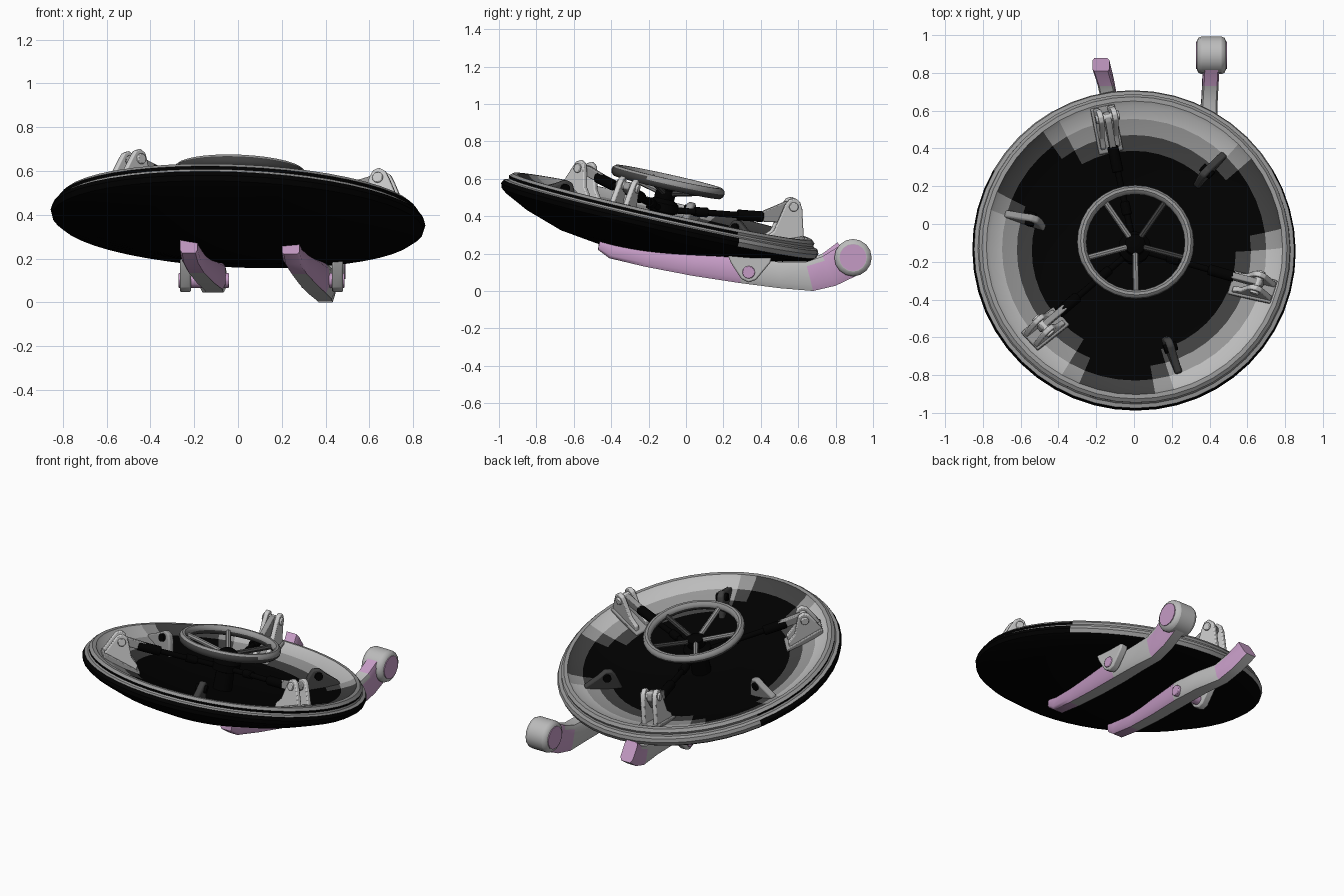
import bpy, bmesh
from math import radians, cos, sin, pi, atan2
from mathutils import Matrix, Vector

if "Cube" in bpy.data.objects:
    bpy.data.objects.remove(bpy.data.objects["Cube"])

def material(name, c):
    m = bpy.data.materials.new(name)
    m.diffuse_color = (*c, 1)
    m.use_nodes = True
    m.node_tree.nodes["Principled BSDF"].inputs["Base Color"].default_value = m.diffuse_color
    return m

BLACK = material("black_paint", (0.0, 0.0, 0.0))
DARK = material("dark_paint", (0.05, 0.05, 0.05))
MID = material("worn_edge", (0.3, 0.3, 0.3))
GREY = material("bare_metal", (0.5, 0.5, 0.5))
PINK = material("pinkish_metal", (0.56, 0.33, 0.56))

# Tilted frame of the hatch: local z is the hatch axis
TILT = (Matrix.Translation((0, -0.14, 0.388)) @ Matrix.Rotation(radians(2.5), 4, 'Y')
        @ Matrix.Rotation(radians(-12.6), 4, 'X'))

def finish(bm, name, mats=(), matrix=Matrix(), bevel=0, angle=35):
    bmesh.ops.recalc_face_normals(bm, faces=bm.faces)
    me = bpy.data.meshes.new(name)
    bm.to_mesh(me)
    bm.free()
    ob = bpy.data.objects.new(name, me)
    bpy.context.collection.objects.link(ob)
    ob.matrix_world = matrix
    for m in mats:
        me.materials.append(m)
    if bevel:
        b = ob.modifiers.new("bevel", 'BEVEL')
        b.width, b.segments, b.limit_method = bevel, 2, 'ANGLE'
    bpy.ops.object.select_all(action='DESELECT')
    ob.select_set(True)
    bpy.context.view_layer.objects.active = ob
    bpy.ops.object.shade_smooth_by_angle(angle=radians(angle))
    return ob

def loft(bm, rings, close=False):
    """Skin a list of rings of equal size; caps the ends unless closed."""
    vs = [[bm.verts.new(p) for p in r] for r in rings]
    n = len(vs[0])
    pairs = list(zip(vs, vs[1:] + vs[:1])) if close else list(zip(vs, vs[1:]))
    for a, b in pairs:
        for i in range(n):
            j = (i + 1) % n
            bm.faces.new((a[i], a[j], b[j], b[i]))
    if not close:
        bm.faces.new(vs[0])
        bm.faces.new(vs[-1])

def lathe(name, prof, n, mats=(), matrix=TILT, close=False):
    bm = bmesh.new()
    loft(bm, [[(r * cos(2 * pi * i / n), r * sin(2 * pi * i / n), z) for i in range(n)]
              for r, z in prof], close)
    return finish(bm, name, mats, matrix)

def rod(name, a, b, r, mats=(), matrix=TILT, n=12, bevel=0):
    a, b = Vector(a), Vector(b)
    q = (b - a).to_track_quat('Z', 'Y')
    circ = [q @ Vector((r * cos(2 * pi * i / n), r * sin(2 * pi * i / n), 0)) for i in range(n)]
    bm = bmesh.new()
    loft(bm, [[a + c for c in circ], [b + c for c in circ]])
    return finish(bm, name, mats, matrix, bevel)

def plate(name, prof, y, t, mats=(), matrix=TILT, bevel=0.006):
    """Outline in the x-z plane, given thickness t around y."""
    bm = bmesh.new()
    loft(bm, [[(x, y + s * t / 2, z) for x, z in prof] for s in (-1, 1)])
    return finish(bm, name, mats, matrix, bevel)

# Dished hatch shell with stepped rim
shell = lathe("hatch_dish", [
    (0.02, -0.195), (0.15, -0.193), (0.3, -0.176), (0.5, -0.14), (0.7, -0.092), (0.82, -0.048),
    (0.85, -0.025), (0.857, 0.0), (0.848, 0.02), (0.828, 0.026), (0.822, 0.036), (0.825, 0.05),
    (0.808, 0.065), (0.785, 0.065), (0.765, 0.048), (0.7, 0.018), (0.62, -0.01), (0.54, -0.032),
    (0.46, -0.048), (0.3, -0.07), (0.15, -0.08), (0.02, -0.082)], 48, (BLACK, DARK, MID, GREY),
    TILT @ Matrix.Diagonal((1, 1.014, 1, 1)))
for v in shell.data.vertices[:48 * 5]:  # underside is deeper towards the front
    v.co.z *= 1 - 0.3 * v.co.y / 0.6 * (1 if v.co.xy.length < 0.6 else 0.5)
# Worn paint: bright towards the inner rim, three darker sectors, grey back edge
for p in shell.data.polygons:
    r, a = p.center.xy.length, atan2(p.center.y, p.center.x)
    shade = cos(3 * (a - radians(142)))
    if r < 0.775 and p.normal.z > 0:
        lev = 0 if r < 0.5 else 1 if r < 0.58 else 2 if r < 0.66 else 3
        p.material_index = max(0, lev - (2 if shade > 0.75 else 1 if shade > 0.3 else 0))
    elif r > 0.775 and p.center.z > -0.03:
        p.material_index = 2 if p.normal.z > 0.5 or p.center.y > 0.45 else 0

# Handwheel with dished spokes
RW, ZW = 0.285, 0.2
wheel = lathe("handwheel_rim", [(RW + 0.025 * cos(a * pi / 5), ZW + 0.03 * sin(a * pi / 5))
                                for a in range(10)], 32, (MID, DARK), close=True)
for p in wheel.data.polygons:
    outer = p.center.xy.length > RW and p.center.y < -0.1 and p.normal.z < 0.7
    p.material_index = int(p.normal.z < -0.1 or outer)
for k in range(5):
    a = radians(54 + 72 * k)
    rod("handwheel_spoke", (0.03 * cos(a), 0.03 * sin(a), 0.14),
        (RW * cos(a), RW * sin(a), ZW), 0.016, (MID if k in (1, 2, 3) else DARK,), n=8)
lathe("handwheel_hub", [(0.05, 0.1), (0.055, 0.11), (0.055, 0.155), (0.03, 0.17), (0.005, 0.17)],
      16, (BLACK,))
lathe("gear_column", [(0.06, -0.1), (0.055, 0.03), (0.085, 0.04), (0.085, 0.085), (0.05, 0.11)],
      16, (BLACK,))

# Three latch brackets with their locking rods
for ang, h, out in ((102, 0.05, 0.03), (-18, -0.005, 0.02), (222, -0.015, 0.0)):
    F = TILT @ Matrix.Rotation(radians(ang), 4, 'Z')
    G = F @ Matrix.Translation((out, 0, 0))
    cheek = [(0.54, -0.06), (0.75, 0.01), (0.75, 0.07), (0.71, 0.16 + h), (0.69, 0.195 + h),
             (0.66, 0.21 + h), (0.63, 0.195 + h), (0.615, 0.16 + h), (0.585, 0.06), (0.54, 0.015)]
    for s in (-1, 1):
        plate("latch_cheek", cheek, s * 0.038, 0.028, matrix=G)
    plate("latch_base", [(0.52, -0.07), (0.755, 0.01), (0.755, 0.065), (0.735, 0.065), (0.52, -0.02)],
          0, 0.13, (MID,), G)
    z = 0.162 + h
    rod("latch_pin", (0.66, -0.064, z), (0.66, 0.064, z), 0.025, matrix=G, bevel=0.004)
    plate("latch_link", [(0.5, 0.095), (0.66, 0.12), (0.695, 0.15 + h), (0.68, 0.185 + h),
                         (0.63, 0.185 + h), (0.5, 0.145)], 0, 0.034, (MID,), G)
    rod("locking_rod", (0.08, 0, 0.06), (0.56, 0, 0.125), 0.017, (BLACK,), F)
    rod("rod_sleeve", (0.41, 0, 0.105), (0.55, 0, 0.124), 0.03, (BLACK,), F, bevel=0.006)
    rod("rod_joint", (0.18, 0, 0.074), (0.25, 0, 0.084), 0.026, (BLACK,), F, bevel=0.005)

# Three small lugs between the brackets
for ang in (47, 164, 289):
    F = TILT @ Matrix.Rotation(radians(ang), 4, 'Z')
    plate("small_lug", [(0.48, -0.07), (0.71, 0.0), (0.71, 0.03), (0.62, 0.07), (0.57, 0.1),
                        (0.53, 0.09), (0.51, 0.05)], 0, 0.04, (MID if ang == 164 else DARK,), F, 0.01)
    rod("lug_pin", (0.57, -0.035, 0.055), (0.57, 0.035, 0.055), 0.025, (BLACK,), F)

# Hinge arms under the dish: stations of (centre x, y top, z top, y bottom, z bottom, half width)
def arm(name, stations):
    bm = bmesh.new()
    rings = []
    for x, yt, zt, yb, zb, w in stations:
        P = lambda dx, t: (x + dx, yb + (yt - yb) * t, zb + (zt - zb) * t)
        rings.append([P(-w * 0.75, 0), P(w * 0.75, 0), P(w, 0.2), P(w, 0.85), P(w * 0.8, 1),
                      P(-w * 0.8, 1), P(-w, 0.85), P(-w, 0.2)])
    loft(bm, rings)
    ob = finish(bm, name, (PINK, GREY), angle=50)
    for p in ob.data.polygons:
        low = p.normal.z < -0.6 and p.center.y > -0.3
        p.material_index = int(low or 0.38 < p.center.y < 0.7)

arm("hinge_arm_right", [
    (0.24, -0.46, 0.275, -0.47, 0.22, 0.04), (0.25, -0.38, 0.25, -0.41, 0.175, 0.043),
    (0.28, -0.2, 0.225, -0.22, 0.13, 0.046), (0.32, 0.05, 0.2, 0.03, 0.082, 0.052),
    (0.36, 0.3, 0.175, 0.29, 0.042, 0.055), (0.39, 0.5, 0.155, 0.5, 0.015, 0.05),
    (0.40, 0.64, 0.155, 0.68, 0.0, 0.043), (0.405, 0.73, 0.185, 0.8, 0.028, 0.043),
    (0.41, 0.82, 0.24, 0.93, 0.09, 0.043)])
arm("hinge_arm_left", [
    (-0.225, -0.46, 0.3, -0.47, 0.225, 0.04), (-0.215, -0.38, 0.26, -0.41, 0.18, 0.043),
    (-0.19, -0.2, 0.23, -0.22, 0.135, 0.046), (-0.15, 0.05, 0.2, 0.03, 0.09, 0.052),
    (-0.115, 0.3, 0.18, 0.29, 0.06, 0.058), (-0.105, 0.5, 0.16, 0.5, 0.045, 0.052),
    (-0.13, 0.64, 0.16, 0.67, 0.045, 0.043), (-0.15, 0.73, 0.2, 0.78, 0.085, 0.043),
    (-0.175, 0.81, 0.26, 0.88, 0.15, 0.045)])

# Barrel on the end of the right arm
rod("hinge_barrel", (0.333, 0.893, 0.178), (0.487, 0.893, 0.178), 0.1, (GREY,), Matrix(), 16, 0.025)
for x in (0.331, 0.489):
    rod("barrel_end_cap", (x - 0.003, 0.893, 0.178), (x + 0.003, 0.893, 0.178), 0.072, (PINK,), Matrix(), 16)

# Triangular hinge ears with pins beside each arm
ear = [(0.22, 0.2), (0.24, 0.15), (0.295, 0.065), (0.335, 0.045), (0.375, 0.06), (0.45, 0.15), (0.46, 0.19)]
SIDE = Matrix.Rotation(radians(90), 4, 'Z')  # local x -> world y, local y -> world -x
for xe, xa in ((0.455, 0.29), (-0.24, -0.04)):
    plate("hinge_ear", ear, -xe, 0.05, (GREY,), SIDE, 0.008)
    s = 1 if xe > xa else -1
    rod("hinge_pin", (xe + s * 0.032, 0.335, 0.1), (xa, 0.335, 0.1), 0.034, (PINK,), Matrix(), bevel=0.004)
